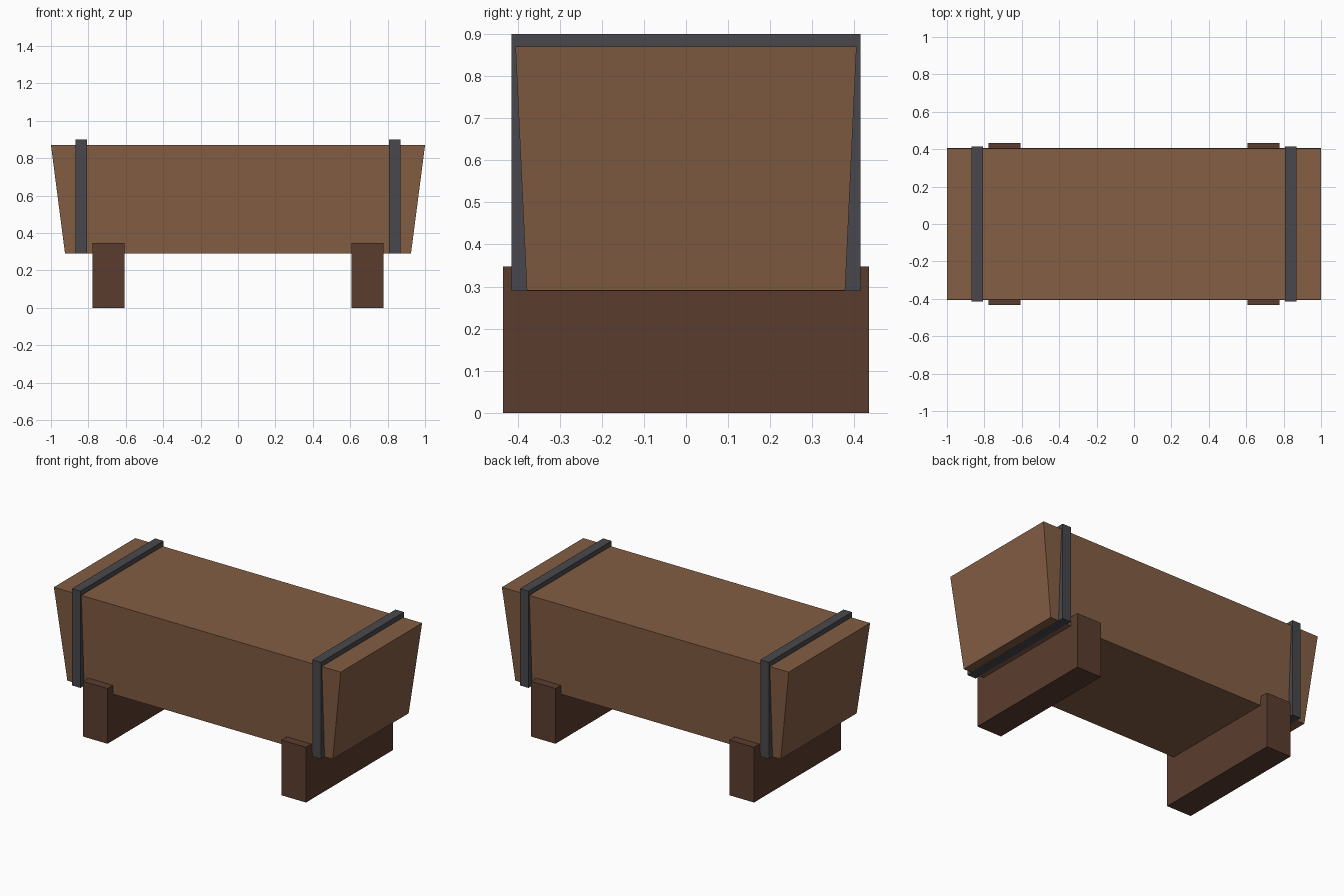
import bpy
import bmesh

if "Cube" in bpy.data.objects:
    bpy.data.objects.remove(bpy.data.objects["Cube"], do_unlink=True)


def material(name, color):
    mat = bpy.data.materials.new(name)
    mat.use_nodes = True
    mat.diffuse_color = (*color, 1)
    mat.node_tree.nodes["Principled BSDF"].inputs["Base Color"].default_value = (*color, 1)
    return mat


def block(name, mat, x, half_x, half_y, low, high, base_x=None, base_y=None):
    """Box between two heights, optionally narrower at its base."""
    bm = bmesh.new()
    bmesh.ops.create_cube(bm, size=2)
    for v in bm.verts:
        top = v.co.z > 0
        v.co.x *= half_x if top else base_x or half_x
        v.co.y *= half_y if top else base_y or half_y
        v.co.z = high if top else low
    mesh = bpy.data.meshes.new(name)
    bm.to_mesh(mesh)
    bm.free()
    mesh.materials.append(mat)
    obj = bpy.data.objects.new(name, mesh)
    obj.location.x = x
    bpy.context.collection.objects.link(obj)


wood = material("brown wood", (0.23, 0.112, 0.058))
dark_wood = material("dark brown wood", (0.105, 0.046, 0.028))
iron = material("dark iron", (0.066, 0.066, 0.074))

# Solid body, tapering towards its base
block("body", wood, 0, 1.0, 0.405, 0.291, 0.87, base_x=0.925, base_y=0.378)

# Iron bands and support beams at both ends
for side, sign in (("left", 1), ("right", -1)):
    block(side + "_band", iron, sign * 0.838, 0.03, 0.414, 0.29, 0.9)
    block(side + "_support", dark_wood, sign * 0.692, 0.086, 0.434, 0, 0.348)
